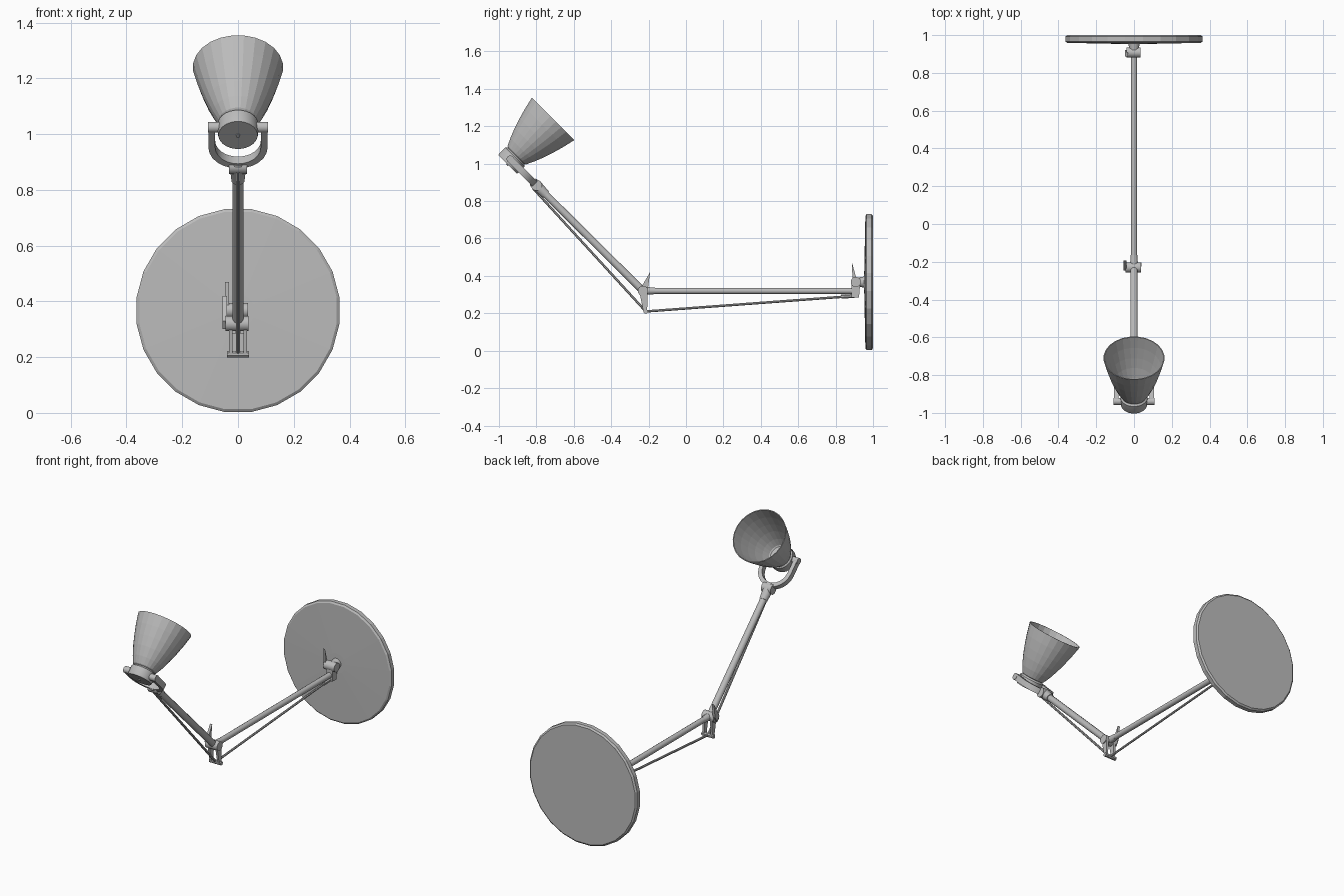
import bpy, bmesh, math
from mathutils import Vector

cube = bpy.data.objects.get("Cube")
if cube:
    bpy.data.objects.remove(cube)

metal = bpy.data.materials.new("grey_metal")
metal.use_nodes = True
GREY = (0.5, 0.5, 0.5, 1)
metal.diffuse_color = GREY
metal.node_tree.nodes["Principled BSDF"].inputs["Base Color"].default_value = GREY


def finish(name, bm, smooth=False):
    bmesh.ops.recalc_face_normals(bm, faces=bm.faces[:])
    mesh = bpy.data.meshes.new(name)
    bm.to_mesh(mesh)
    bm.free()
    mesh.materials.append(metal)
    ob = bpy.data.objects.new(name, mesh)
    bpy.context.collection.objects.link(ob)
    if smooth:
        bpy.ops.object.select_all(action='DESELECT')
        ob.select_set(True)
        bpy.context.view_layer.objects.active = ob
        bpy.ops.object.shade_smooth_by_angle(angle=math.radians(35))
    return ob


def lathe(name, profile, origin, axis, sides=24, loop=False, smooth=False):
    """Revolve (radius, distance) points about an axis through origin."""
    bm = bmesh.new()
    turn = Vector(axis).to_track_quat('Z', 'Y')
    rings = []
    for r, d in profile:
        ring = []
        for i in range(sides):
            a = math.tau * (i + 0.5) / sides
            p = Vector((r * math.cos(a), r * math.sin(a), d))
            ring.append(bm.verts.new(turn @ p + Vector(origin)))
        rings.append(ring)
    pairs = list(zip(rings, rings[1:]))
    if loop:
        pairs.append((rings[-1], rings[0]))
    else:
        bm.faces.new(rings[0])
        bm.faces.new(rings[-1])
    for lo, hi in pairs:
        for i in range(sides):
            j = (i + 1) % sides
            bm.faces.new((lo[i], lo[j], hi[j], hi[i]))
    return finish(name, bm, smooth)


def tube(name, a, b, r, r2=None, sides=12):
    span = Vector(b) - Vector(a)
    return lathe(name, [(r, 0), (r2 or r, span.length)], a, span, sides, smooth=True)


def plate(name, outline, x0, x1):
    """Extrude a (y, z) outline from x0 to x1."""
    bm = bmesh.new()
    face = bm.faces.new([bm.verts.new((x0, y, z)) for y, z in outline])
    ext = bmesh.ops.extrude_face_region(bm, geom=[face])["geom"]
    moved = [v for v in ext if isinstance(v, bmesh.types.BMVert)]
    bmesh.ops.translate(bm, verts=moved, vec=(x1 - x0, 0, 0))
    return finish(name, bm)


# Round base, slightly domed toward the arm
lathe("base_disc", [(0.357, 0), (0.367, 0.008), (0.367, 0.034), (0.357, 0.041), (0.06, 0.047)],
      (0, 1, 0.367), (0, -1, 0))

# Swivel joint on the base
tube("base_stub", (0, 0.96, 0.367), (0, 0.915, 0.367), 0.032, 0.024)
tube("base_pivot", (-0.04, 0.908, 0.367), (0.035, 0.908, 0.367), 0.028)
plate("base_bracket", [(0.885, 0.285), (0.925, 0.285), (0.932, 0.37), (0.885, 0.37)], -0.02, 0.02)
plate("base_handle", [(0.888, 0.47), (0.91, 0.39), (0.92, 0.35), (0.89, 0.35)], -0.047, -0.032)

# Lower arm with its parallel rod
elbow = Vector((0, -0.23, 0.32))
rod_joint = Vector((0, -0.215, 0.21))
tube("lower_arm", elbow, (0, 0.9, 0.32), 0.017)
tube("lower_arm_sleeve", elbow, (0, -0.165, 0.32), 0.023, 0.018)
tube("lower_rod", rod_joint, (0, 0.9, 0.293), 0.007, sides=8)
tube("lower_rod_end", (0, 0.83, 0.29), (0, 0.9, 0.293), 0.012, sides=8)

# Elbow
tube("elbow_pivot", (-0.045, -0.23, 0.32), (0.038, -0.23, 0.32), 0.028)
for name, s in (("left", 1), ("right", -1)):
    plate(name + "_elbow_bracket",
          [(-0.25, 0.32), (-0.205, 0.32), (-0.208, 0.2), (-0.228, 0.21)], s * 0.02, s * 0.033)
tube("rod_pin", rod_joint - Vector((0.04, 0, 0)), rod_joint + Vector((0.04, 0, 0)), 0.012, sides=8)
plate("elbow_handle", [(-0.192, 0.42), (-0.203, 0.335), (-0.225, 0.3), (-0.245, 0.33)], -0.055, -0.04)

# Upper arm with its parallel rod
head = Vector((0, -0.80, 0.885))
tube("upper_arm", elbow, head, 0.02)
tube("upper_arm_sleeve", head, head.lerp(elbow, 0.09), 0.03, 0.024)
tube("upper_rod", rod_joint, (0, -0.815, 0.865), 0.007, sides=8)
tube("head_hinge", head - Vector((0.032, 0, 0)), head + Vector((0.032, 0, 0)), 0.03)

# Fork holding the shade: a swept U
up = Vector((0, -1, 1)).normalized()
across = Vector((1, 0, 0))
bend = head + up * 0.112
path = [bend + up * 0.085 + across * 0.094]
for i in range(13):
    a = math.pi * i / 12
    path.append(bend + across * (0.094 * math.cos(a)) - up * (0.094 * math.sin(a)))
path.append(bend + up * 0.085 - across * 0.094)
normal = across.cross(up)
bm = bmesh.new()
rows = []
for i, p in enumerate(path):
    t = (path[min(i + 1, len(path) - 1)] - path[max(i - 1, 0)]).normalized()
    side = t.cross(normal)
    rows.append([bm.verts.new(p + side * (0.012 * u) + normal * (0.018 * v))
                 for u, v in ((1, 1), (-1, 1), (-1, -1), (1, -1))])
for lo, hi in zip(rows, rows[1:]):
    for i in range(4):
        j = (i + 1) % 4
        bm.faces.new((lo[i], lo[j], hi[j], hi[i]))
bm.faces.new(rows[0])
bm.faces.new(rows[-1])
finish("fork", bm, smooth=True)
tube("fork_stem", head, bend - up * 0.085, 0.03, 0.024)

# Shade, its cap and the side pivots
axis = Vector((0, 1, 1)).normalized()
mouth = Vector((0, -0.71, 1.24))
for name, s in (("left", 1), ("right", -1)):
    pivot = bend + up * 0.085
    tube(name + "_shade_pivot", pivot + across * (s * 0.065), pivot + across * (s * 0.108), 0.02)
lathe("shade_cap", [(0.07, -0.345), (0.073, -0.335), (0.073, -0.29), (0.062, -0.28)],
      mouth, axis, smooth=True)
tube("cap_screw", mouth - axis * 0.35, mouth - axis * 0.34, 0.008, sides=8)
outer = [(0.05, -0.29), (0.07, -0.275), (0.09, -0.235), (0.112, -0.18),
         (0.13, -0.125), (0.147, -0.065), (0.162, 0)]
inner = [(r - 0.005, d) for r, d in reversed(outer)]
lathe("shade", outer + inner, mouth, axis, loop=True)
